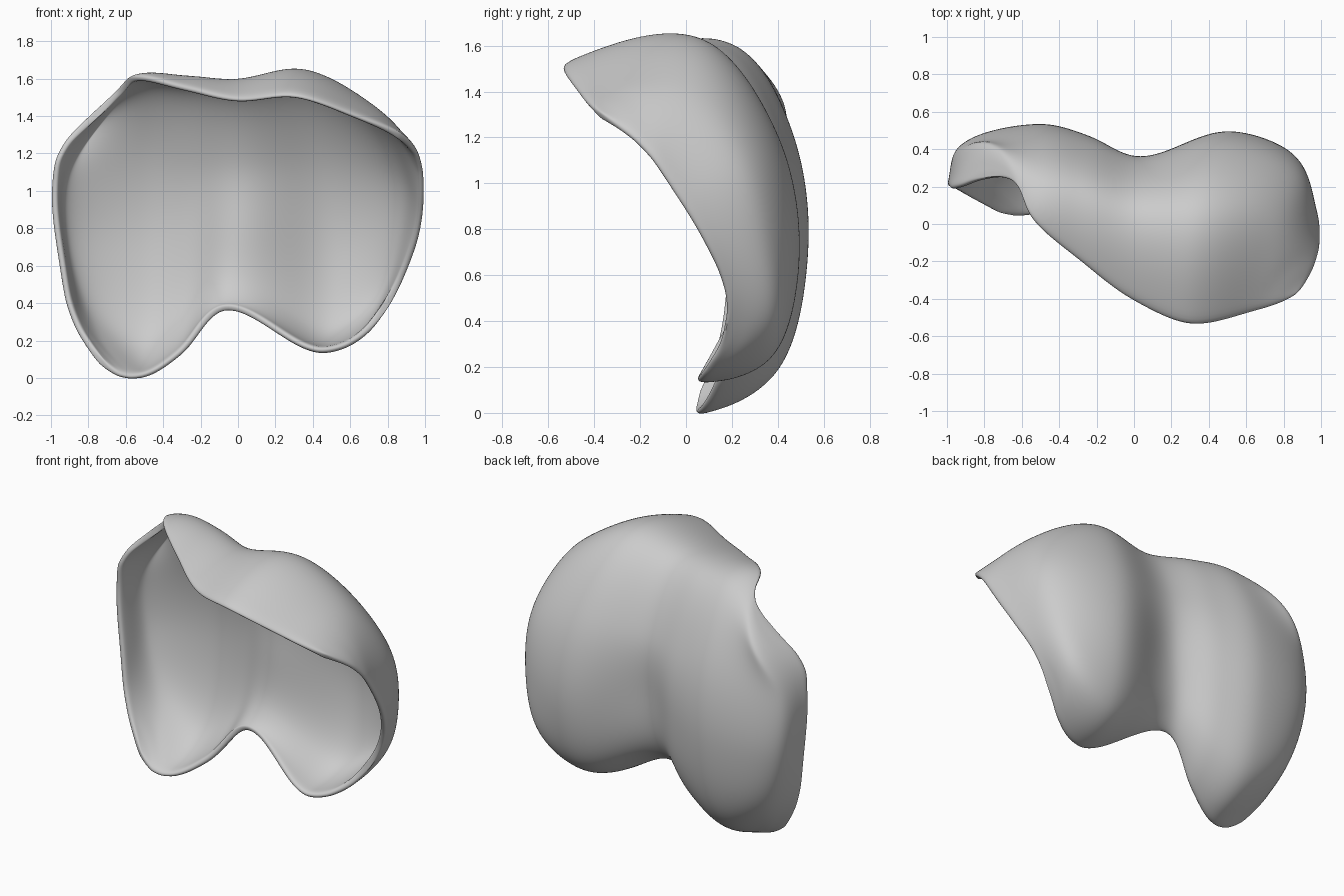
import bpy, bmesh
from mathutils import Vector

if "Cube" in bpy.data.objects:
    bpy.data.objects.remove(bpy.data.objects["Cube"])

# Cross-sections from the left rim to the right rim.
# Each runs: bottom rim, low back, mid back, upper back, crown, front rim.
SECTIONS = [
    [(-.73, .06, .04), (-.895, .15, .30), (-.96, .185, .62), (-1.0, .205, 1.0), (-.955, .195, 1.24), (-.74, .28, 1.44)],
    [(-.62, .05, -.01), (-.79, .35, .28), (-.915, .42, .67), (-.93, .41, 1.05), (-.80, .43, 1.32), (-.63, .22, 1.56)],
    [(-.49, .065, .00), (-.51, .40, .175), (-.51, .535, .70), (-.51, .475, 1.20), (-.50, .26, 1.575), (-.55, .03, 1.62)],
    [(-.30, .13, .12), (-.26, .38, .31), (-.24, .47, .75), (-.24, .425, 1.17), (-.26, .18, 1.59), (-.28, -.21, 1.56)],
    [(-.07, .20, .36), (-.02, .31, .50), (.02, .35, .80), (.03, .335, 1.17), (.00, .08, 1.58), (.00, -.42, 1.50)],
    [(.42, .05, .13), (.46, .37, .23), (.50, .50, .66), (.47, .41, 1.20), (.37, .06, 1.64), (.31, -.545, 1.52)],
    [(.66, .10, .20), (.77, .37, .38), (.87, .36, .75), (.88, .26, 1.11), (.76, .00, 1.43), (.69, -.46, 1.39)],
    [(.81, .20, .37), (.90, .165, .56), (.97, .08, .75), (1.0, -.04, .95), (.985, -.20, 1.18), (.89, -.40, 1.32)],
]
STEPS = 6


def smooth_curve(pts, steps, curl=0.0):
    """Centripetal Catmull-Rom curve through all the points; curl keeps the ends bending."""
    p = [Vector(q) for q in pts]

    def extend(a, b, c):
        return 2 * a - b + curl * (a - 2 * b + c)
    p = [extend(*p[:3])] + p + [extend(*p[:-4:-1])]
    out = []
    for i in range(1, len(p) - 2):
        a, b, c, d = p[i - 1:i + 3]
        t0 = 0.0
        t1 = t0 + max((b - a).length, 1e-4) ** .5
        t2 = t1 + max((c - b).length, 1e-4) ** .5
        t3 = t2 + max((d - c).length, 1e-4) ** .5
        for s in range(steps):
            t = t1 + (t2 - t1) * s / steps
            a1 = a.lerp(b, (t - t0) / (t1 - t0))
            a2 = b.lerp(c, (t - t1) / (t2 - t1))
            a3 = c.lerp(d, (t - t2) / (t3 - t2))
            b1 = a1.lerp(a2, (t - t0) / (t2 - t0))
            b2 = a2.lerp(a3, (t - t1) / (t3 - t1))
            out.append(b1.lerp(b2, (t - t1) / (t2 - t1)))
    out.append(p[-2])
    return out


def relax(verts, factor, passes):
    """Even out vertices; rim vertices only follow the rim."""
    for _ in range(passes):
        moved = []
        for v in verts:
            near = [e.other_vert(v).co for e in v.link_edges if e.is_boundary or not v.is_boundary]
            moved.append(v.co.lerp(sum(near, Vector()) / len(near), factor))
        for v, co in zip(verts, moved):
            v.co = co


# Loft the sections into an open two-lobed shell
columns = [smooth_curve(s, STEPS, 1.0) for s in SECTIONS]
rows = [smooth_curve(r, STEPS) for r in zip(*columns)]
bm = bmesh.new()
grid = [[bm.verts.new(v) for v in row] for row in rows]
for r0, r1 in zip(grid, grid[1:]):
    for i in range(len(r0) - 1):
        bm.faces.new((r0[i], r1[i], r1[i + 1], r0[i + 1]))

# Relax the whole skin a little and the four loft corners strongly
relax([v for v in bm.verts if not v.is_boundary], .3, 2)
h, w = len(grid) - 1, len(grid[0]) - 1
for reach, passes in ((7, 6), (4, 10)):
    relax([grid[j][i] for j in range(h + 1) for i in range(w + 1)
           if min(i, w - i) + min(j, h - j) <= reach], .5, passes)
bm.normal_update()

# Outer side must face the back
if sum(f.normal.y * f.calc_area() for f in bm.faces) < 0:
    bmesh.ops.reverse_faces(bm, faces=bm.faces[:])
mesh = bpy.data.meshes.new("shell")
bm.to_mesh(mesh)
bm.free()
shell = bpy.data.objects.new("shell", mesh)
bpy.context.collection.objects.link(shell)

# Wall thickness inwards, then a softly rounded rim
wall = shell.modifiers.new("wall", 'SOLIDIFY')
wall.thickness = .037
wall.offset = -1
soft = shell.modifiers.new("soft", 'SUBSURF')
soft.levels = soft.render_levels = 2
for f in mesh.polygons:
    f.use_smooth = True
